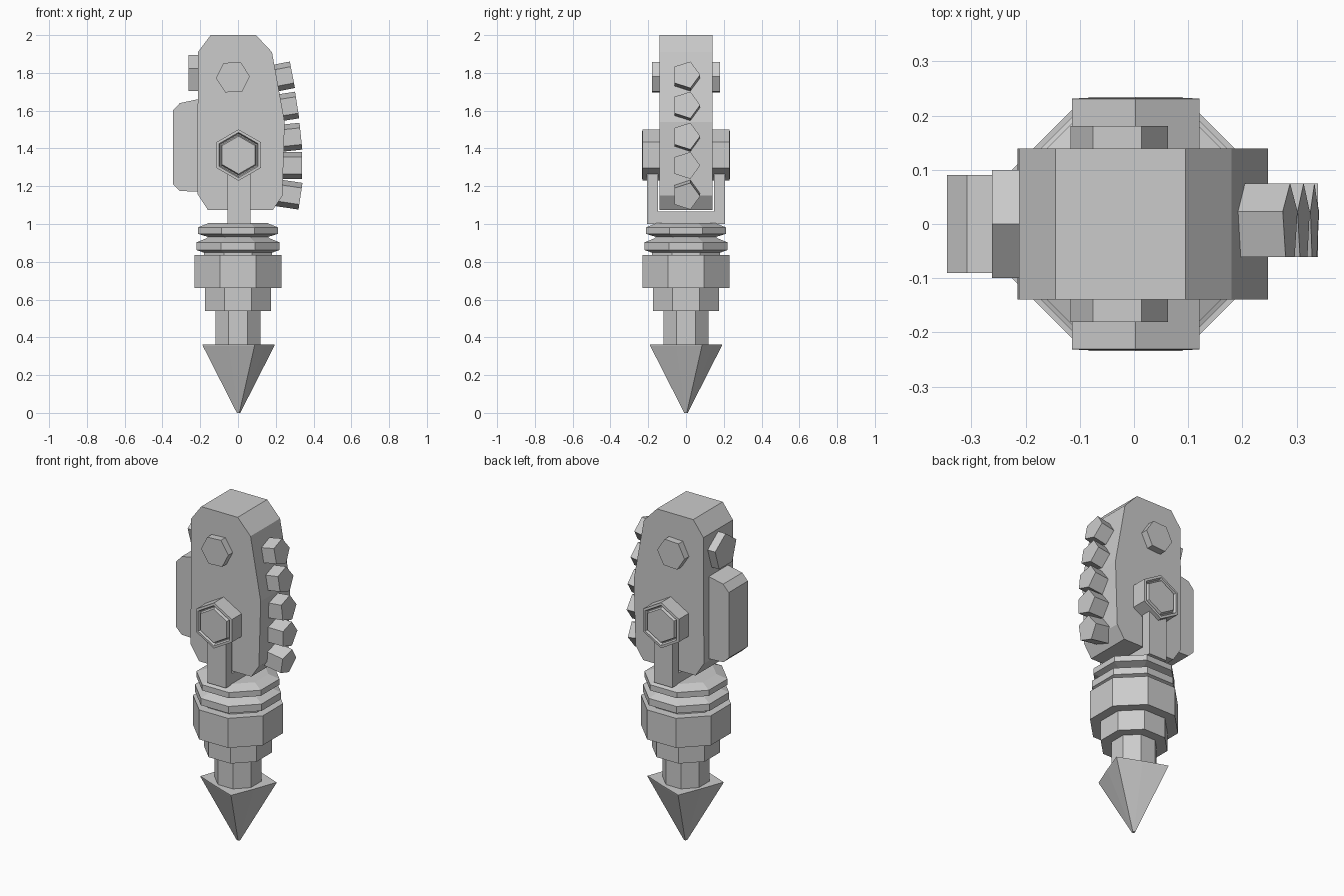
import bpy, bmesh
from math import radians, cos, sin, pi
from mathutils import Matrix, Vector

if "Cube" in bpy.data.objects:
    bpy.data.objects.remove(bpy.data.objects["Cube"])


def finish(bm, name):
    bmesh.ops.recalc_face_normals(bm, faces=bm.faces)
    mesh = bpy.data.meshes.new(name)
    bm.to_mesh(mesh)
    bm.free()
    obj = bpy.data.objects.new(name, mesh)
    bpy.context.collection.objects.link(obj)
    return obj


def turned(name, sides, profile, phase=0, matrix=None, waist=1.0):
    """Faceted solid around local z from (radius, height) pairs; waist scales every other corner."""
    bm = bmesh.new()
    rings = []
    for r, h in profile:
        ring = []
        for i in range(sides):
            a = radians(phase) + 2 * pi * i / sides
            k = r * (waist if i % 2 else 1)
            ring.append(bm.verts.new((k * cos(a), k * sin(a), h)))
        rings.append(ring)
    for low, high in zip(rings, rings[1:]):
        for i in range(sides):
            j = (i + 1) % sides
            bm.faces.new((low[i], low[j], high[j], high[i]))
    bm.faces.new(rings[0])
    bm.faces.new(rings[-1])
    if matrix:
        bm.transform(matrix)
    return finish(bm, name)


def slab(name, points, half, axis):
    """Profile extruded symmetrically: axis 'y' takes (x, z), axis 'x' takes (y, z)."""
    bm = bmesh.new()
    place = (lambda p, d: (p[0], d, p[1])) if axis == 'y' else (lambda p, d: (d + 0.005, p[0], p[1]))
    ends = [[bm.verts.new(place(p, d)) for p in points] for d in (-half, half)]
    n = len(points)
    for i in range(n):
        j = (i + 1) % n
        bm.faces.new((ends[0][i], ends[0][j], ends[1][j], ends[1][i]))
    for end in ends:
        bm.faces.new(end)
    return finish(bm, name)


def frame(origin, x_axis, z_axis):
    x, z = Vector(x_axis), Vector(z_axis)
    m = Matrix((x, z.cross(x), z)).transposed().to_4x4()
    m.translation = origin
    return m


# Main body plate
slab("body", [(-0.145, 2.0), (0.095, 2.0), (0.18, 1.91), (0.247, 1.54), (0.235, 1.15),
              (0.185, 1.075), (-0.16, 1.075), (-0.215, 1.16), (-0.212, 1.91)], 0.139, 'y')

# Back pack on the left side
slab("back_pack", [(-0.19, 1.66), (-0.215, 1.66), (-0.308, 1.64), (-0.345, 1.60),
                   (-0.345, 1.21), (-0.308, 1.175), (-0.19, 1.17)], 0.09, 'y')

# Five-sided knob above the pack
turned("back_knob", 5, [(0.105, 0), (0.105, 0.072)],
       matrix=frame((-0.19, 0, 1.79), (0, 0, 1), (-1, 0, 0)))

# Row of teeth: outer face centre x, z and tilt
for i, (x, z, tilt) in enumerate([(0.288, 1.79, 11), (0.313, 1.63, 9), (0.333, 1.465, 6),
                                  (0.339, 1.31, 0), (0.331, 1.147, -8.5)]):
    t = radians(tilt)
    turned(f"tooth_{i + 1}", 5, [(0.075, -0.13), (0.075, 0)],
           matrix=frame((x, 0, z), (0, 1, 0), (cos(t), 0, sin(t))))

# Upper hexagonal pin through the body
along_y = Matrix.Rotation(radians(-90), 4, 'X')
turned("upper_pin", 6, [(0.09, -0.181), (0.09, 0.181)], phase=-3,
       matrix=Matrix.Translation((-0.027, 0, 1.777)) @ along_y)

# Main pivot with grooved hexagonal caps
cap = [(0.1, 0.234), (0.107, 0.215), (0.113, 0.215), (0.12, 0.232), (0.136, 0.231), (0.136, 0.14)]
turned("main_pivot", 6, [(r, -h) for r, h in cap] + cap[::-1], phase=30,
       matrix=Matrix.Translation((0.003, 0, 1.365)) @ along_y)

# Fork holding the body
slab("fork", [(-0.207, 1.0), (0.207, 1.0), (0.207, 1.36), (0.148, 1.36), (0.148, 1.065),
              (-0.148, 1.065), (-0.148, 1.36), (-0.207, 1.36)], 0.06, 'x')

# Eight-sided column: collars, drum, step and stem (flat-to-centre widths)
column = [(0.155, 1.005), (0.212, 0.982), (0.212, 0.948), (0.16, 0.932), (0.165, 0.925),
          (0.22, 0.903), (0.22, 0.862), (0.18, 0.848), (0.18, 0.837), (0.23, 0.837),
          (0.23, 0.661), (0.174, 0.661), (0.174, 0.54), (0.119, 0.54), (0.119, 0.355)]
turned("column", 8, [(r / cos(pi / 8), h) for r, h in column], phase=22.5)

# Four-cornered drill point
turned("drill_point", 8, [(0.21, 0.362), (0.207, 0.354), (0.01, 0)], phase=24,
       matrix=Matrix.Translation((0.003, 0, 0)), waist=0.72)
